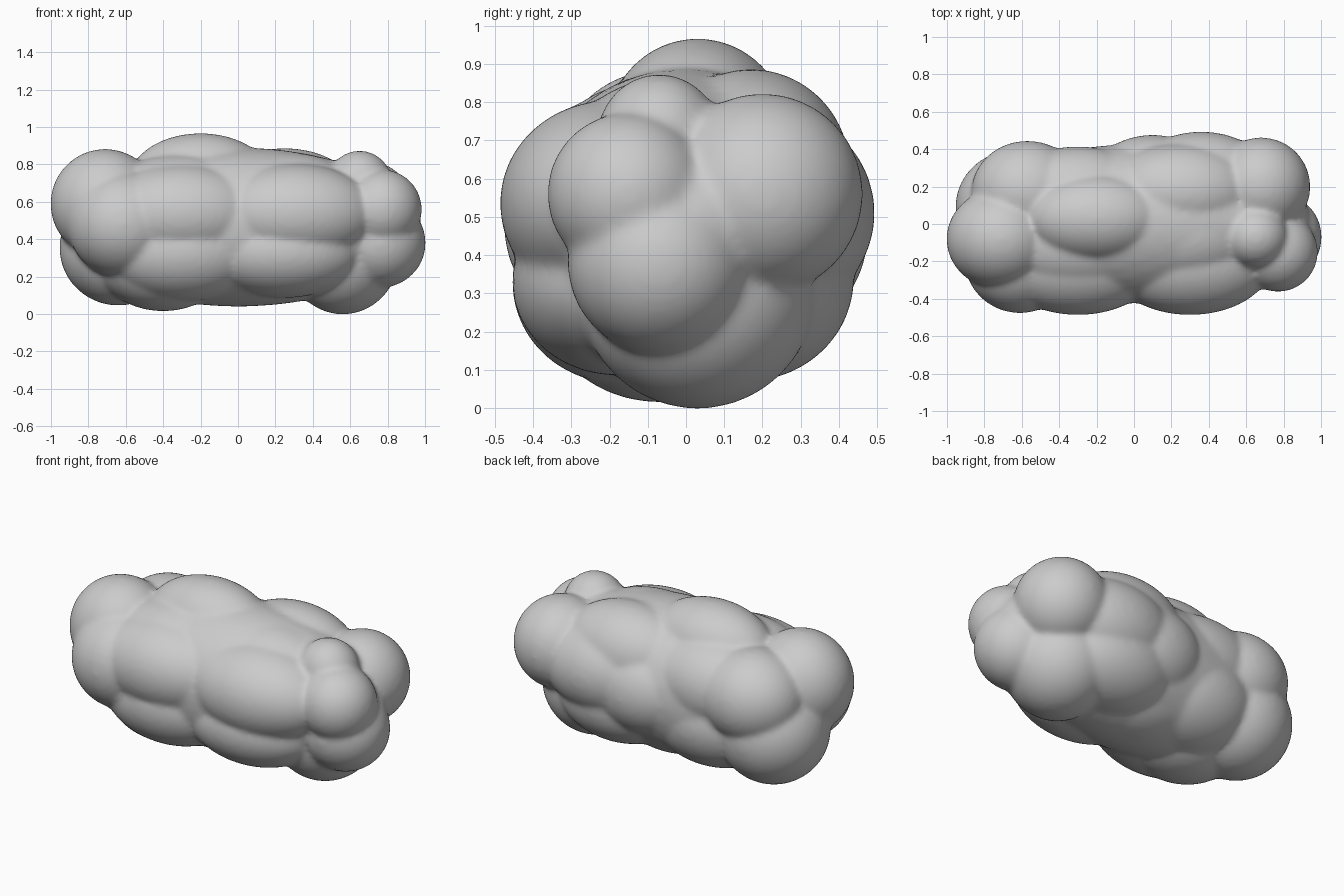
import bpy, bmesh
from mathutils import Matrix, Vector

# Puffs as (centre x, y, z, radius x, radius y, radius z)
left_end = [
    (-0.71, -0.08, 0.59, 0.293, 0.27, 0.293),
    (-0.64, 0.09, 0.355, 0.315, 0.305, 0.31),
    (-0.61, -0.18, 0.48, 0.30, 0.297, 0.29),
    (-0.57, 0.17, 0.56, 0.30, 0.275, 0.27),
]
right_end = [
    (0.68, 0.20, 0.56, 0.263, 0.263, 0.263),
    (0.77, -0.15, 0.56, 0.213, 0.213, 0.213),
    (0.76, -0.07, 0.38, 0.244, 0.24, 0.24),
    (0.65, -0.07, 0.70, 0.174, 0.165, 0.174),
    (0.56, 0.03, 0.308, 0.30, 0.31, 0.31),
]
middle = [
    (0.00, 0.00, 0.465, 0.95, 0.425, 0.425),  # core
    (-0.20, 0.03, 0.72, 0.38, 0.24, 0.247),   # crown
    (-0.30, -0.10, 0.60, 0.42, 0.28, 0.255),  # shoulders
    (0.25, -0.05, 0.62, 0.42, 0.28, 0.245),
    (-0.30, -0.20, 0.535, 0.44, 0.287, 0.27), # front
    (0.30, -0.20, 0.535, 0.44, 0.287, 0.27),
    (0.25, 0.17, 0.62, 0.40, 0.26, 0.267),    # back
    (0.36, 0.20, 0.51, 0.40, 0.294, 0.28),
    (0.10, 0.20, 0.46, 0.35, 0.277, 0.28),
    (-0.30, 0.14, 0.57, 0.42, 0.275, 0.27),
    (-0.40, -0.07, 0.29, 0.36, 0.31, 0.275),  # underside
    (0.02, 0.04, 0.33, 0.42, 0.31, 0.29),
    (0.24, -0.18, 0.33, 0.42, 0.275, 0.245),
    (-0.30, -0.18, 0.33, 0.42, 0.275, 0.265),
    (-0.28, 0.10, 0.36, 0.42, 0.31, 0.30),
    (0.30, 0.16, 0.34, 0.40, 0.28, 0.27),
]

# Overlapping puffs in one mesh
bm = bmesh.new()
for x, y, z, rx, ry, rz in left_end + right_end + middle:
    m = Matrix.Translation((x, y, z)) @ Matrix.Diagonal(Vector((rx, ry, rz, 1)))
    bmesh.ops.create_icosphere(bm, subdivisions=4, radius=1, matrix=m)
mesh = bpy.data.meshes.new("cloud")
bm.to_mesh(mesh)
bm.free()
cloud = bpy.data.objects.new("cloud", mesh)
bpy.context.collection.objects.link(cloud)
mesh.shade_smooth()

# Fuse the puffs into one skin and soften the creases
remesh = cloud.modifiers.new("fuse", 'REMESH')
remesh.mode = 'VOXEL'
remesh.voxel_size = 0.014
remesh.use_smooth_shade = True
soften = cloud.modifiers.new("soften", 'SMOOTH')
soften.factor = 0.5
soften.iterations = 16
